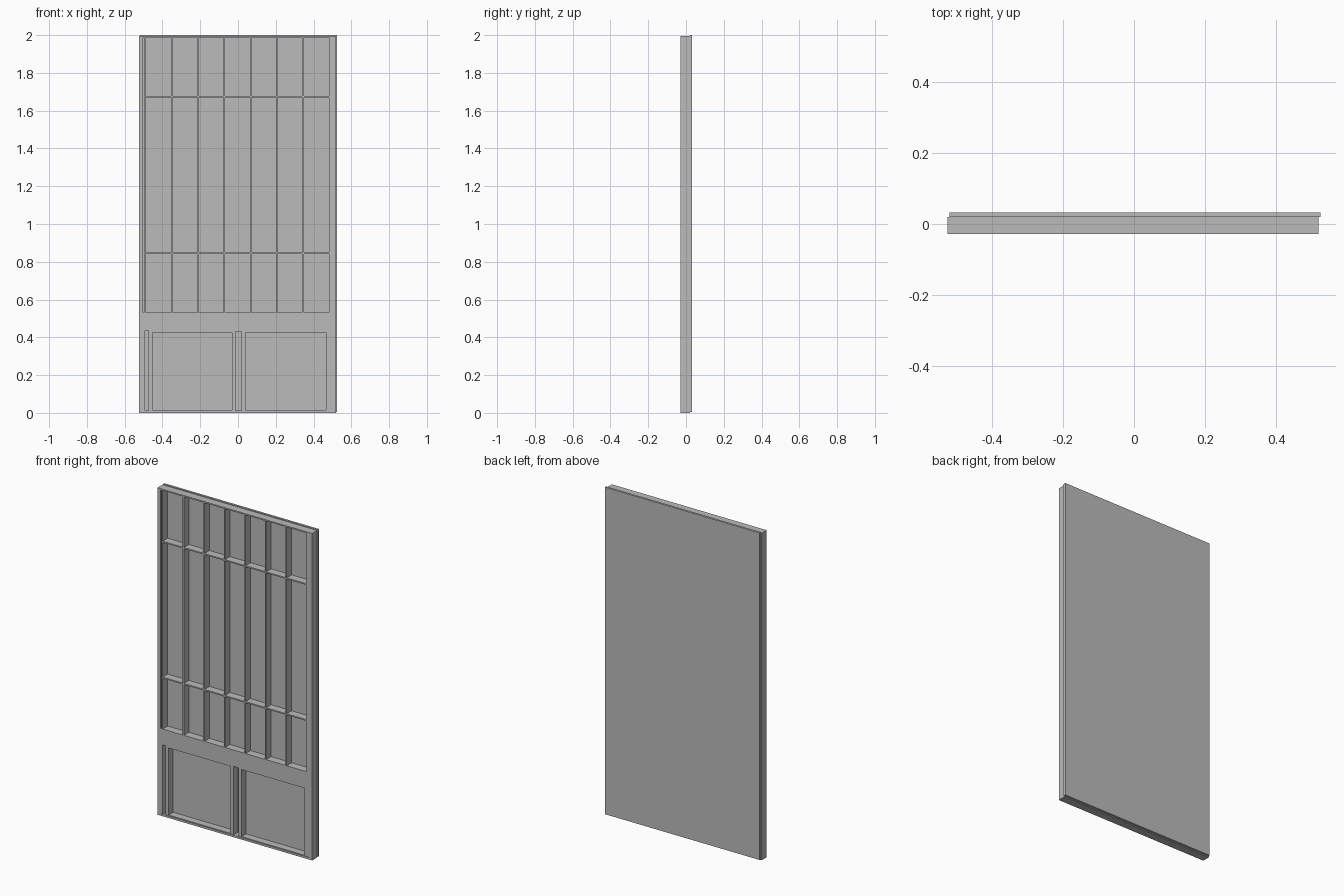
import bpy
import bmesh
from mathutils import Vector

if "Cube" in bpy.data.objects:
    bpy.data.objects.remove(bpy.data.objects["Cube"], do_unlink=True)

grey = bpy.data.materials.new("plain_grey")
grey.use_nodes = True
colour = (0.5, 0.5, 0.5, 1)
grey.diffuse_color = colour
grey.node_tree.nodes["Principled BSDF"].inputs["Base Color"].default_value = colour

FRONT, MID, BACK = -0.028, 0.02, 0.033
LEFT, RIGHT, TOP = -0.525, 0.52, 1.995
STEP = FRONT + 0.004


def part(name, boxes):
    """One object from a list of (x0, x1, z0, z1, y0, y1) blocks."""
    bm = bmesh.new()
    for x0, x1, z0, z1, y0, y1 in boxes:
        low, high = Vector((x0, y0, z0)), Vector((x1, y1, z1))
        for v in bmesh.ops.create_cube(bm, size=1)["verts"]:
            v.co = (low + high) / 2 + v.co * (high - low)
    mesh = bpy.data.meshes.new(name)
    bm.to_mesh(mesh)
    bm.free()
    mesh.materials.append(grey)
    ob = bpy.data.objects.new(name, mesh)
    bpy.context.collection.objects.link(ob)
    return ob


def bar(x0, x1, z0, z1, y0=FRONT):
    return (x0, x1, z0, z1, y0, MID)


# Backing board, set slightly off the frame
part("back_board", [(-0.52, 0.525, 0.005, 2.0, MID, BACK)])

# Upper lattice: window area and bar size
wx0, wx1, wz0, wz1 = -0.489, 0.483, 0.532, 1.987
half = 0.004

# Outer frame with a narrow groove beside the lattice
part("outer_frame", [
    bar(LEFT, -0.503, wz0, wz1), bar(-0.498, wx0, wz0, wz1),
    bar(wx1, RIGHT, wz0, wz1),
    bar(LEFT, RIGHT, wz1, TOP),
    bar(LEFT, RIGHT, 0.435, wz0),
    bar(LEFT, -0.505, 0, 0.435), bar(0.502, RIGHT, 0, 0.435),
    bar(-0.505, 0.502, 0, 0.012),
])

# Lattice rails run across, upright bars fit between them
rails = [0.845, 1.674]
part("lattice_rails", [bar(wx0, wx1, z - half, z + half) for z in rails])

levels = [wz0] + rails + [wz1]
uprights = []
for i in range(1, 7):
    x = wx0 + (wx1 - wx0) * i / 7
    for j in range(3):
        z0 = levels[j] + (half if j else 0)
        z1 = levels[j + 1] - (half if j < 2 else 0)
        uprights.append(bar(x - half, x + half, z0, z1))
part("lattice_uprights", uprights)

# Two lower panel frames, a hair behind the outer frame
part("lower_edge_strip", [bar(-0.505, -0.492, 0.012, 0.435, STEP)])
for name, x0, x1, right_stile in (("right_panel_frame", -0.474, -0.013, 0.02),
                                  ("left_panel_frame", 0.019, 0.502, 0.035)):
    part(name, [
        bar(x0, x0 + 0.022, 0.012, 0.435, STEP),
        bar(x1 - right_stile, x1, 0.012, 0.435, STEP),
        bar(x0 + 0.022, x1 - right_stile, 0.425, 0.435, STEP),
        bar(x0 + 0.022, x1 - right_stile, 0.012, 0.016, STEP),
    ])
# Top closure of the gap between the panels
part("gap_cap", [bar(-0.013, 0.019, 0.43, 0.435, STEP)])
